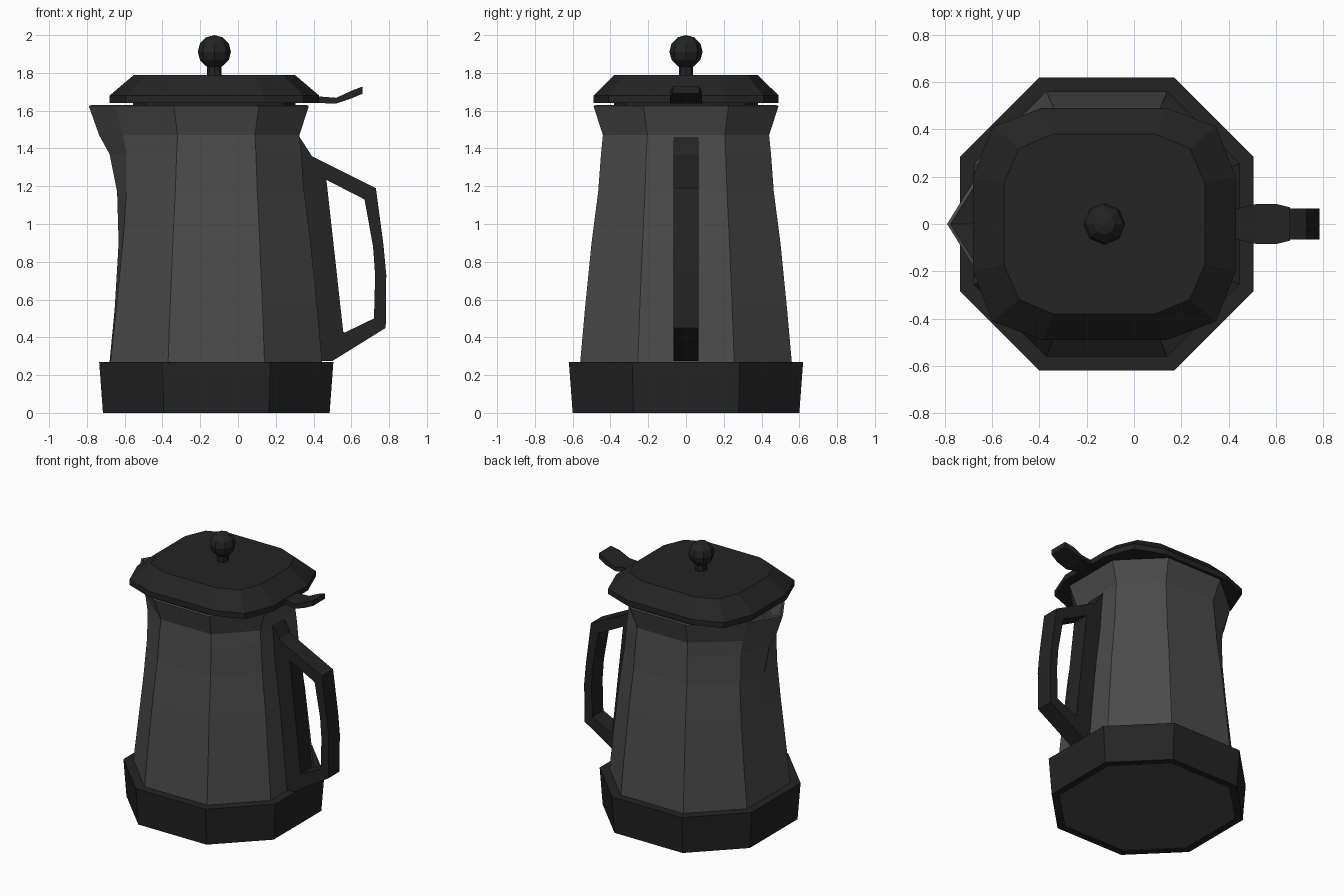
import bpy
import bmesh
from mathutils import Vector

if "Cube" in bpy.data.objects:
    bpy.data.objects.remove(bpy.data.objects["Cube"])

CX = -0.115   # pot axis
LX = -0.125   # lid axis


def material(name, value):
    mat = bpy.data.materials.new(name)
    mat.use_nodes = True
    colour = (value, value, value, 1)
    mat.diffuse_color = colour
    bsdf = mat.node_tree.nodes["Principled BSDF"]
    bsdf.inputs["Base Color"].default_value = colour
    bsdf.inputs["Roughness"].default_value = 0.6
    return mat


GREY = material("dark grey", 0.07)
BLACK = material("soft black", 0.017)


def finish(bm, name, mat):
    bmesh.ops.recalc_face_normals(bm, faces=bm.faces)
    mesh = bpy.data.meshes.new(name)
    bm.to_mesh(mesh)
    bm.free()
    mesh.materials.append(mat)
    obj = bpy.data.objects.new(name, mesh)
    bpy.context.collection.objects.link(obj)
    return obj


def loft(name, mat, rings, cap_start=True, cap_end=True, closed=False):
    """Skin a list of equal-length point rings."""
    bm = bmesh.new()
    loops = [[bm.verts.new(p) for p in ring] for ring in rings]
    pairs = list(zip(loops, loops[1:]))
    if closed:
        pairs.append((loops[-1], loops[0]))
    for a, b in pairs:
        for i in range(len(a)):
            j = (i + 1) % len(a)
            bm.faces.new((a[i], a[j], b[j], b[i]))
    if cap_start and not closed:
        bm.faces.new(loops[0])
    if cap_end and not closed:
        bm.faces.new(loops[-1])
    return finish(bm, name, mat)


def octagon(z, h, w):
    """Chamfered square: half size h, half flat side w."""
    xy = [(h, -w), (h, w), (w, h), (-w, h), (-h, w), (-h, -w), (-w, -h), (w, -h)]
    return [Vector((CX + x, y, z)) for x, y in xy]


def pot_ring(z, h, w, side, tip):
    """Octagon whose left-hand flat is drawn out to a spout point."""
    ring = octagon(z, h, w)
    ring[4].x = ring[5].x = side
    ring.insert(5, Vector((tip, 0, z)))
    return ring


def lid_ring(z, hx, hy, w):
    """Twelve-sided rounded outline."""
    quarter = [(hx, w), (hx * 0.85, hy * 0.84), (w + hx - hy, hy)]
    pts = quarter + [(-x, y) for x, y in reversed(quarter)]
    pts += [(-x, -y) for x, y in pts]
    return [(LX + x, y, z) for x, y in pts]


# Pot body with spout: height, half size, half flat, spout side x, spout tip x
sections = [
    (0.003, 0.555, 0.255, -0.67, -0.67),
    (0.27, 0.56, 0.255, -0.675, -0.68),
    (0.55, 0.535, 0.245, -0.645, -0.653),
    (0.9, 0.50, 0.23, -0.61, -0.632),
    (1.17, 0.465, 0.217, -0.59, -0.64),
    (1.37, 0.45, 0.21, -0.59, -0.68),
    (1.47, 0.44, 0.205, -0.61, -0.735),
    (1.625, 0.49, 0.225, -0.65, -0.79),
]
body = loft("pot_body", GREY, [pot_ring(*s) for s in sections], cap_end=False)
wall = body.modifiers.new("wall", 'SOLIDIFY')
wall.thickness = 0.015
wall.offset = -1

# Base collar around the foot
loft("base_collar", BLACK, [
    octagon(0, 0.60, 0.278), octagon(0.27, 0.62, 0.285),
    octagon(0.27, 0.55, 0.25), octagon(0, 0.55, 0.253)], closed=True)

# Lid with the plug beneath it
loft("lid", BLACK, [
    lid_ring(1.55, 0.43, 0.38, 0.16), lid_ring(1.64, 0.43, 0.38, 0.16),
    lid_ring(1.64, 0.555, 0.49, 0.20), lid_ring(1.68, 0.555, 0.49, 0.20),
    lid_ring(1.79, 0.425, 0.38, 0.17)])

# Thumb tab: x, half width, bottom, top
tab = [(0.36, 0.065, 1.64, 1.675), (0.43, 0.065, 1.64, 1.675),
       (0.52, 0.085, 1.638, 1.668), (0.60, 0.085, 1.665, 1.705),
       (0.66, 0.07, 1.69, 1.728)]
loft("thumb_tab", BLACK, [
    [(x, -w, lo), (x, w, lo), (x, w, hi), (x, -w, hi)] for x, w, lo, hi in tab])

# Handle: outer and inner outline of a closed loop
outer = [(0.32, 1.47), (0.38, 1.365), (0.73, 1.19), (0.77, 0.89),
         (0.785, 0.73), (0.782, 0.45), (0.50, 0.275), (0.42, 0.275)]
inner = [(0.468, 1.235), (0.475, 1.23), (0.67, 1.13), (0.715, 0.88),
         (0.726, 0.73), (0.72, 0.50), (0.565, 0.425), (0.557, 0.43)]
loft("handle", BLACK, [
    [(x, -y, z) for x, z in line]
    for line, y in ((outer, 0.065), (outer, -0.065), (inner, -0.065), (inner, 0.065))],
    closed=True)

# Knob and its stem
bm = bmesh.new()
bmesh.ops.create_uvsphere(bm, u_segments=8, v_segments=6, radius=0.088)
bmesh.ops.translate(bm, verts=bm.verts, vec=(LX, 0, 1.912))
finish(bm, "knob", BLACK)

bm = bmesh.new()
bmesh.ops.create_cone(bm, cap_ends=True, segments=8, radius1=0.038,
                      radius2=0.038, depth=0.09)
bmesh.ops.translate(bm, verts=bm.verts, vec=(LX, 0, 1.82))
finish(bm, "knob_stem", BLACK)
